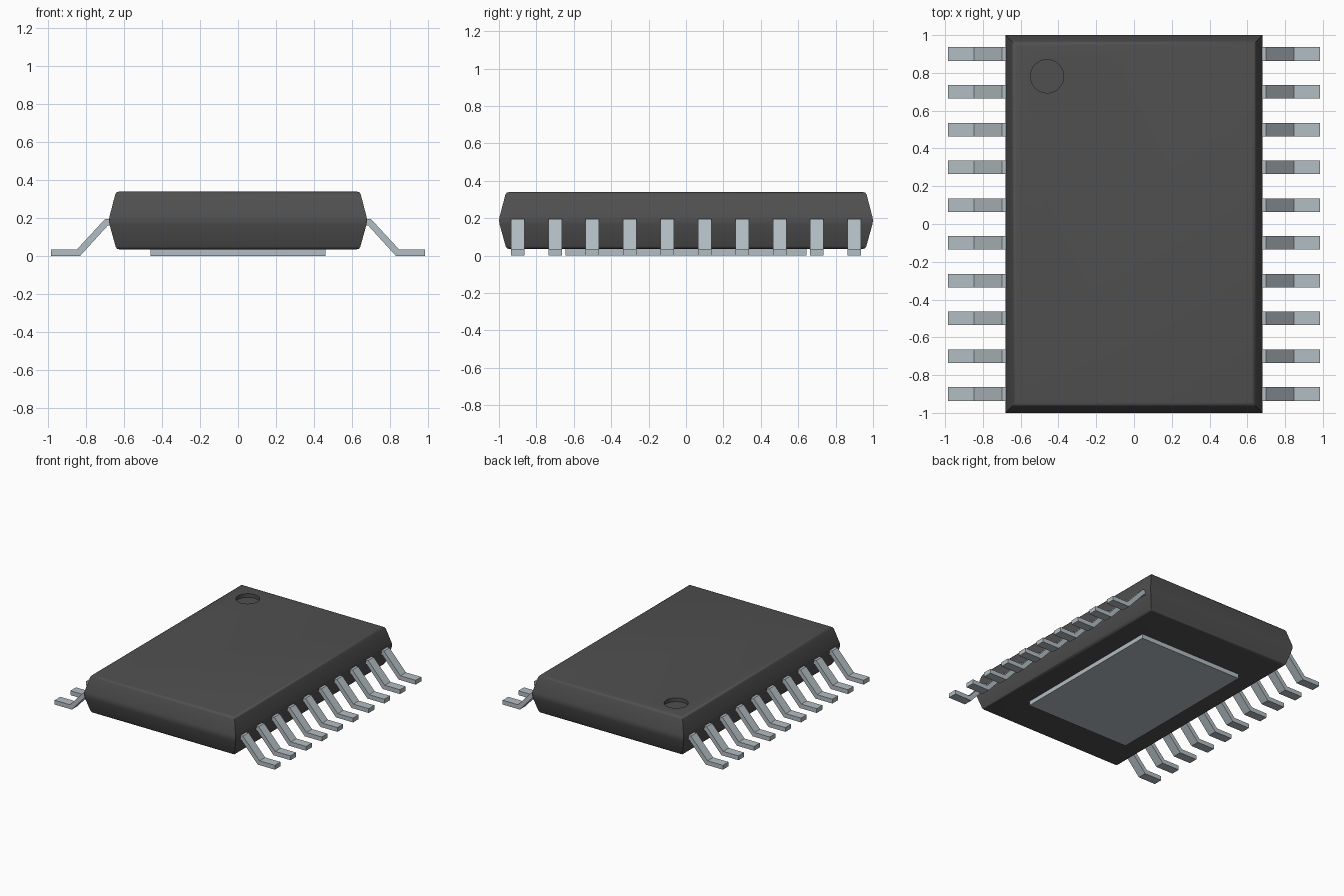
import bpy
import bmesh
import math

cube = bpy.data.objects.get("Cube")
if cube:
    bpy.data.objects.remove(cube, do_unlink=True)


def make_material(name, rgb, roughness):
    mat = bpy.data.materials.new(name)
    mat.use_nodes = True
    mat.diffuse_color = (*rgb, 1)
    bsdf = mat.node_tree.nodes["Principled BSDF"]
    bsdf.inputs["Base Color"].default_value = (*rgb, 1)
    bsdf.inputs["Roughness"].default_value = roughness
    return mat


plastic = make_material("dark grey plastic", (0.08, 0.08, 0.08), 0.6)
metal = make_material("tinned metal", (0.45, 0.51, 0.54), 0.4)


def make_object(name, bm, mat):
    bmesh.ops.recalc_face_normals(bm, faces=bm.faces)
    mesh = bpy.data.meshes.new(name)
    bm.to_mesh(mesh)
    bm.free()
    mesh.materials.append(mat)
    obj = bpy.data.objects.new(name, mesh)
    bpy.context.collection.objects.link(obj)
    return obj


def activate(obj):
    bpy.ops.object.select_all(action='DESELECT')
    obj.select_set(True)
    bpy.context.view_layer.objects.active = obj


# Moulded body: rectangular rings stacked from (inset, height) pairs
HALF_X, HALF_Y = 0.68, 1.0
PROFILE = [(0.058, 0.035), (0.044, 0.038), (0.036, 0.050), (0.004, 0.165),
           (0.0, 0.188), (0.004, 0.210), (0.034, 0.325), (0.042, 0.337),
           (0.056, 0.340)]
bm = bmesh.new()
rings = [[bm.verts.new((sx * (HALF_X - i), sy * (HALF_Y - i), z))
          for sx, sy in ((-1, -1), (1, -1), (1, 1), (-1, 1))]
         for i, z in PROFILE]
for low, high in zip(rings, rings[1:]):
    for k in range(4):
        n = (k + 1) % 4
        bm.faces.new((low[k], low[n], high[n], high[k]))
bm.faces.new(rings[0])
bm.faces.new(rings[-1])
body = make_object("body", bm, plastic)

# Round recess in the top that marks the first pin
bm = bmesh.new()
bmesh.ops.create_cone(bm, cap_ends=True, segments=48, radius1=0.088,
                      radius2=0.088, depth=0.1)
bmesh.ops.translate(bm, verts=bm.verts, vec=(-0.46, 0.782, 0.36))
cutter = make_object("recess_cutter", bm, plastic)
cutter.hide_render = True
cut = body.modifiers.new("pin_one_recess", 'BOOLEAN')
cut.operation = 'DIFFERENCE'
cut.solver = 'EXACT'
cut.object = cutter
activate(body)
bpy.ops.object.modifier_apply(modifier=cut.name)
bpy.data.objects.remove(cutter, do_unlink=True)
activate(body)
bpy.ops.object.shade_smooth_by_angle(angle=math.radians(45))

# Exposed thermal pad underneath
bm = bmesh.new()
bmesh.ops.create_cube(bm, size=1)
bmesh.ops.scale(bm, verts=bm.verts, vec=(0.92, 1.29, 0.045))
bmesh.ops.translate(bm, verts=bm.verts, vec=(0, 0, 0.0225))
make_object("thermal_pad", bm, metal)

# Gull-wing leads: one side outline (x, z), extruded along y
LEAD = [(0.60, 0.195), (0.70, 0.195), (0.848, 0.035), (0.985, 0.035),
        (0.985, 0.0), (0.832, 0.0), (0.686, 0.160), (0.60, 0.160)]
LEAD_WIDTH, PITCH, PER_SIDE = 0.072, 0.2, 10
for side, label in ((1, "left"), (-1, "right")):
    for i in range(PER_SIDE):
        y = (i - (PER_SIDE - 1) / 2) * PITCH
        bm = bmesh.new()
        outline = [bm.verts.new((side * x, y - LEAD_WIDTH / 2, z))
                   for x, z in LEAD]
        face = bm.faces.new(outline)
        extruded = bmesh.ops.extrude_face_region(bm, geom=[face])["geom"]
        bmesh.ops.translate(
            bm, vec=(0, LEAD_WIDTH, 0),
            verts=[v for v in extruded if isinstance(v, bmesh.types.BMVert)])
        make_object(f"{label}_lead_{i + 1}", bm, metal)
